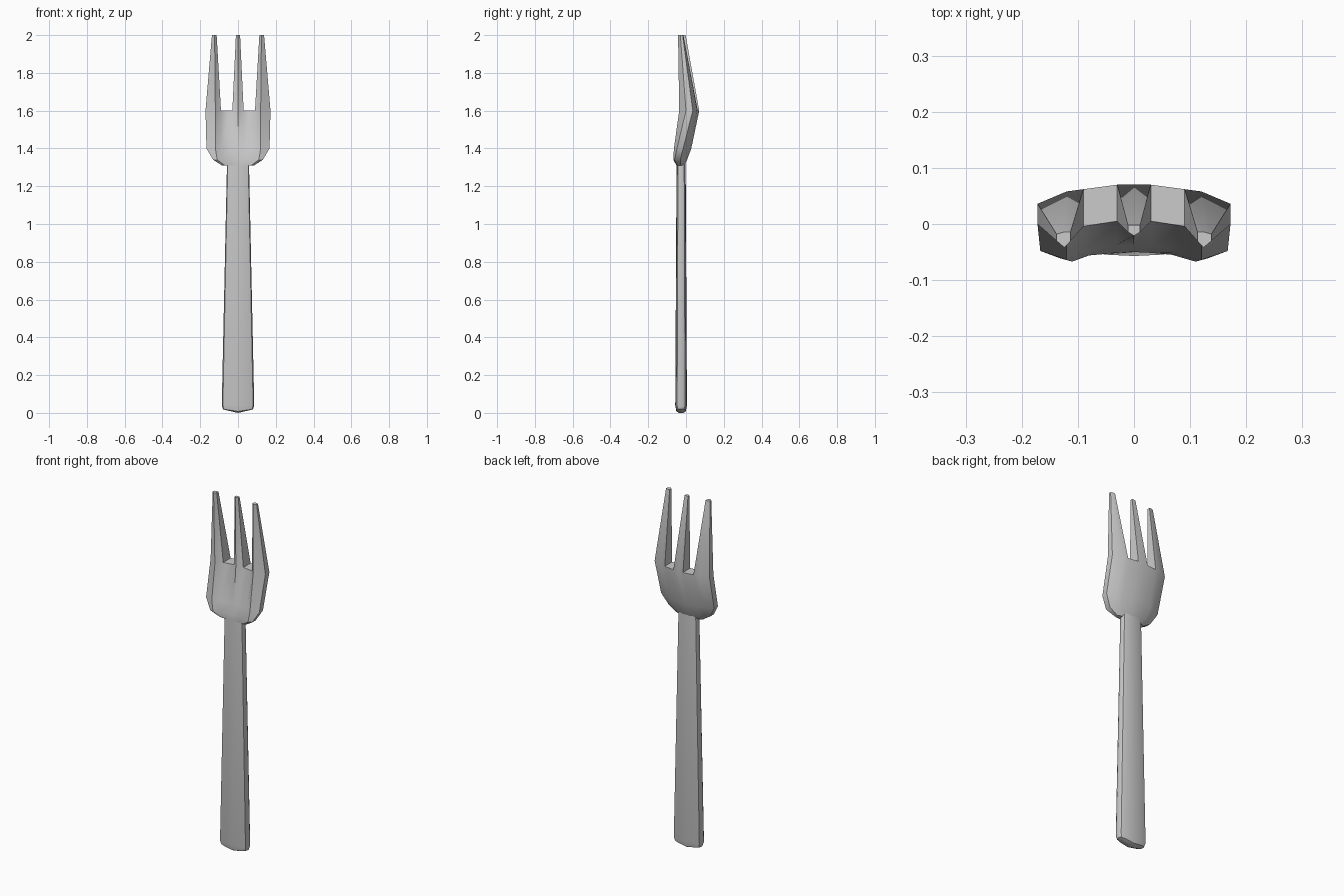
import bpy, bmesh

if "Cube" in bpy.data.objects:
    bpy.data.objects.remove(bpy.data.objects["Cube"])


def finish(bm, name, angle=0.6):
    bmesh.ops.remove_doubles(bm, verts=bm.verts, dist=1e-5)
    bmesh.ops.recalc_face_normals(bm, faces=bm.faces)
    me = bpy.data.meshes.new(name)
    bm.to_mesh(me)
    bm.free()
    ob = bpy.data.objects.new(name, me)
    bpy.context.collection.objects.link(ob)
    bpy.ops.object.select_all(action='DESELECT')
    ob.select_set(True)
    bpy.context.view_layer.objects.active = ob
    bpy.ops.object.shade_smooth_by_angle(angle=angle)
    return ob


def mirrored(half):
    """Half profile (x, front y, back y), outside to centre -> full width."""
    return [(-x, f, b) for x, f, b in half] + [(x, f, b) for x, f, b in half[-2::-1]]


def add_row(bm, cols, z):
    return [(bm.verts.new((x, f, z)), bm.verts.new((x, b, z))) for x, f, b in cols]


def loft(bm, low, high):
    """Front, back and side walls between two rows of front/back pairs."""
    for i in range(len(low) - 1):
        for s in (0, 1):
            bm.faces.new((low[i][s], low[i + 1][s], high[i + 1][s], high[i][s]))
    for i in (0, -1):
        bm.faces.new((low[i][0], low[i][1], high[i][1], high[i][0]))


def cap(bm, row):
    for a, b in zip(row, row[1:]):
        bm.faces.new((a[0], b[0], b[1], a[1]))


# Head: curved bowl splitting into three ridged tines
bm = bmesh.new()
sections = [
    (1.31, [(.085, -.046, -.03), (.07, -.05, -.022), (.05, -.05, -.016), (.02, -.05, -.01), (0, -.05, -.01)]),
    (1.34, [(.132, -.061, -.03), (.11, -.067, -.014), (.08, -.056, -.005), (.025, -.051, .006), (0, -.05, .006)]),
    (1.40, [(.167, -.048, -.015), (.12, -.064, .01), (.09, -.05, .018), (.03, -.037, .028), (0, -.037, .028)]),
    (1.60, [(.172, .0, .036), (.12, -.036, .058), (.09, -.004, .062), (.03, .005, .07), (0, -.02, .07)]),
]
rows = [add_row(bm, mirrored(half), z) for z, half in sections]
for low, high in zip(rows, rows[1:]):
    loft(bm, low, high)
cap(bm, rows[0])
# slot floors between tines
for i in (2, 5):
    cap(bm, rows[-1][i:i + 2])
side_tip = [(.138, -.03, -.018), (.124, -.042, -.014), (.113, -.03, -.014)]
tips = {
    0: [(-x, f, b) for x, f, b in side_tip],
    3: mirrored([(.011, -.014, -.002), (0, -.021, -.002)]),
    6: side_tip[::-1],
}
for start, tip in tips.items():
    top = add_row(bm, tip, 2.0)
    loft(bm, rows[-1][start:start + 3], top)
    cap(bm, top)
finish(bm, "fork_head")

# Handle: tapered bar with a lens-like section and blunt pointed end
bm = bmesh.new()


def handle_row(w, t, z, drop=0.0):
    half = [(1.0, .3), (.93, .68), (.6, .92), (0, 1.0)]
    row = add_row(bm, mirrored([(w * x, -.026 - t * y, -.026 + t * y) for x, y in half]), z)
    for pair in row:
        for v in pair:
            v.co.z -= drop * (1 - abs(v.co.x) / w)
    return row


rows = [handle_row(.07, .012, .016, .016), handle_row(.08, .025, .02, .012),
        handle_row(.086, .031, .04), handle_row(.058, .024, 1.335)]
for low, high in zip(rows, rows[1:]):
    loft(bm, low, high)
cap(bm, rows[0])
cap(bm, rows[-1])
finish(bm, "handle", 0.7)
